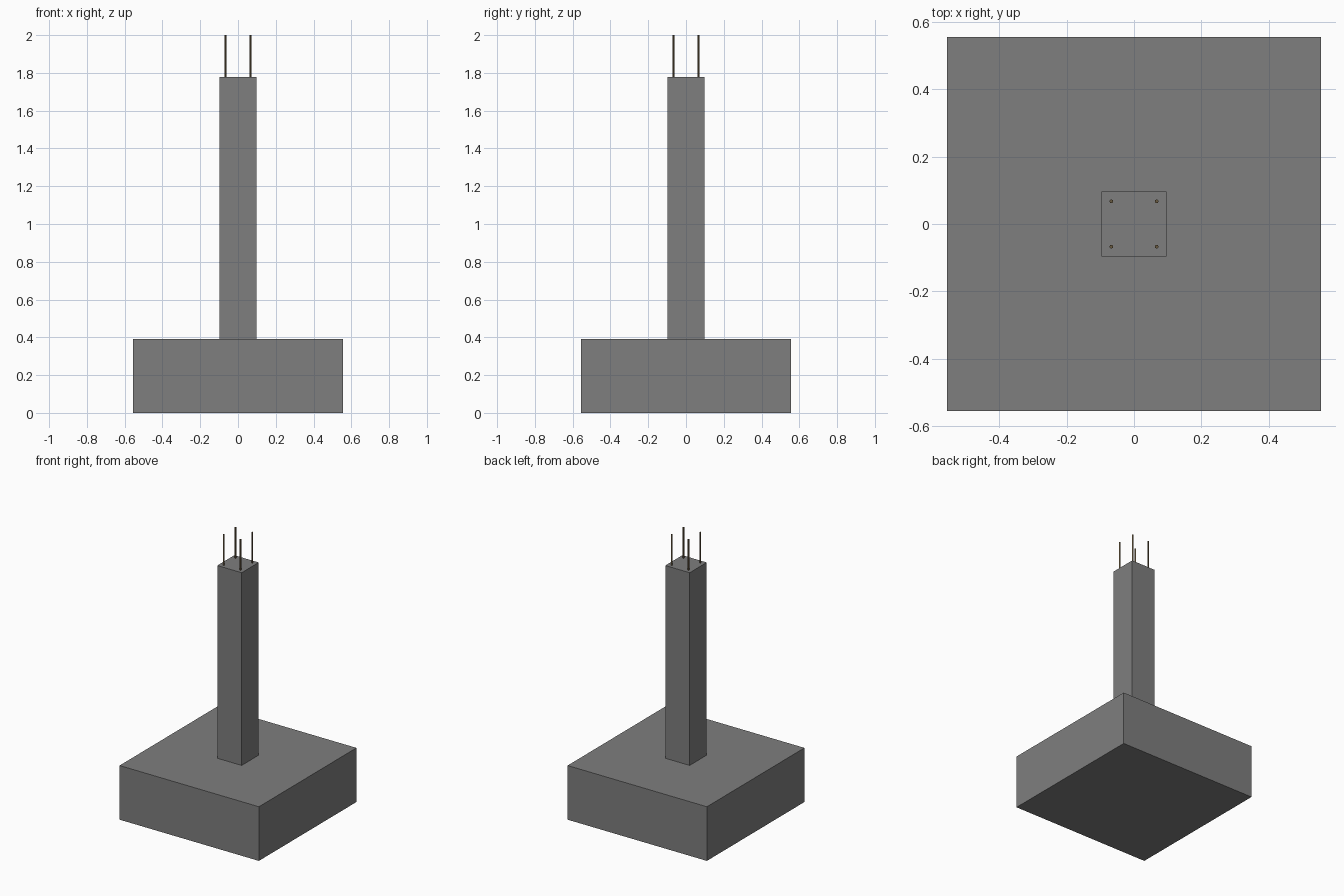
import bpy

if "Cube" in bpy.data.objects:
    bpy.data.objects.remove(bpy.data.objects["Cube"])

FOOT_HALF, FOOT_TOP = 0.555, 0.39
COL_HALF, COL_TOP = 0.097, 1.778
BAR_OFFSET, BAR_RADIUS, TOP = 0.067, 0.0055, 2.0


def material(name, colour):
    mat = bpy.data.materials.new(name)
    mat.diffuse_color = colour
    mat.use_nodes = True
    mat.node_tree.nodes["Principled BSDF"].inputs["Base Color"].default_value = mat.diffuse_color
    return mat


def block(name, half, z0, z1, mat):
    bpy.ops.mesh.primitive_cube_add(size=1, location=(0, 0, (z0 + z1) / 2))
    obj = bpy.context.object
    obj.name = name
    obj.scale = (2 * half, 2 * half, z1 - z0)
    bpy.ops.object.transform_apply(location=False, rotation=False, scale=True)
    obj.data.materials.append(mat)


def bar(name, x, y, z0, z1, mat):
    bpy.ops.mesh.primitive_cylinder_add(vertices=12, radius=BAR_RADIUS, depth=z1 - z0,
                                        location=(x, y, (z0 + z1) / 2))
    obj = bpy.context.object
    obj.name = name
    bpy.ops.object.shade_smooth_by_angle()
    obj.data.materials.append(mat)


concrete = material("concrete", (0.21, 0.21, 0.21, 1))
steel = material("rusty_steel", (0.14, 0.1, 0.05, 1))

# Square footing and column
block("footing", FOOT_HALF, 0, FOOT_TOP, concrete)
block("column", COL_HALF, FOOT_TOP, COL_TOP, concrete)

# Four reinforcing bars rising out of the column corners
for side, sx in (("left", -1), ("right", 1)):
    for end, sy in (("front", -1), ("back", 1)):
        bar(f"rebar_{end}_{side}", sx * BAR_OFFSET, sy * BAR_OFFSET, COL_TOP - 0.01, TOP, steel)
